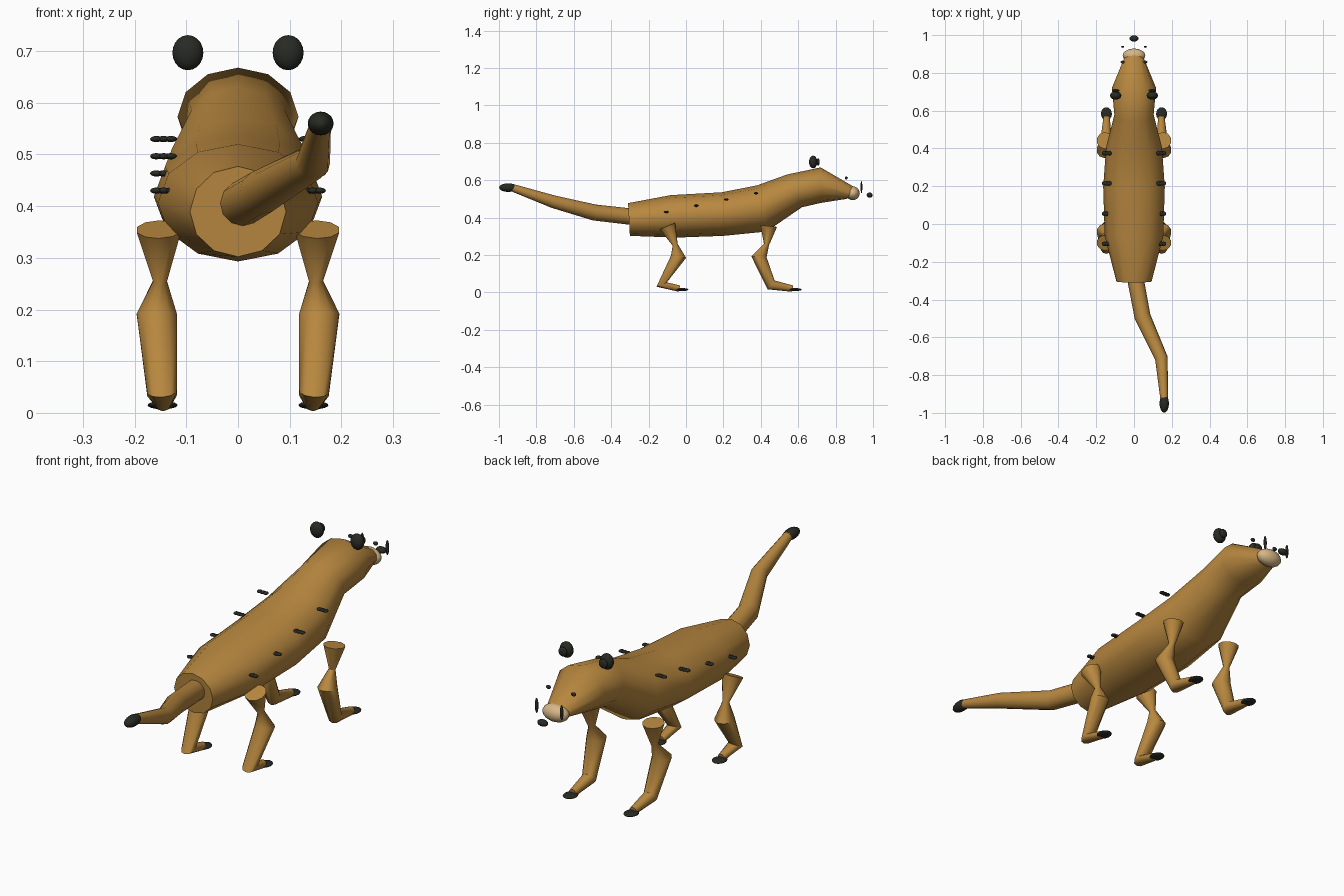
import bpy, bmesh, math
from mathutils import Vector, Matrix

cube = bpy.data.objects.get("Cube")
if cube:
    bpy.data.objects.remove(cube, do_unlink=True)


def material(name, rgb):
    m = bpy.data.materials.new(name)
    m.use_nodes = True
    color = (*rgb, 1)
    m.diffuse_color = color
    m.node_tree.nodes["Principled BSDF"].inputs["Base Color"].default_value = color
    return m


FUR = material("tawny fur", (0.48, 0.245, 0.05))
DARK = material("charcoal", (0.021, 0.023, 0.017))
CREAM = material("cream", (0.68, 0.47, 0.24))


def finish(name, bm, mat):
    bmesh.ops.recalc_face_normals(bm, faces=bm.faces)
    mesh = bpy.data.meshes.new(name)
    bm.to_mesh(mesh)
    bm.free()
    mesh.materials.append(mat)
    for p in mesh.polygons:
        p.use_smooth = True
    mesh.set_sharp_from_angle(angle=math.radians(50))
    obj = bpy.data.objects.new(name, mesh)
    bpy.context.scene.collection.objects.link(obj)
    return obj


def loft(name, rings, mat, sides=12):
    """Skin a list of (centre, side axis, up axis) ellipses and cap both ends."""
    bm = bmesh.new()
    loops = []
    for c, u, v in rings:
        angles = [2 * math.pi * i / sides for i in range(sides)]
        loops.append([bm.verts.new(c + u * math.sin(a) + v * math.cos(a)) for a in angles])
    for a, b in zip(loops, loops[1:]):
        for i in range(sides):
            j = (i + 1) % sides
            bm.faces.new((a[i], a[j], b[j], b[i]))
    bm.faces.new(loops[0])
    bm.faces.new(loops[-1])
    return finish(name, bm, mat)


def tube(name, path, radii, mat, sides=12):
    """Round tube whose rings stand square to the path."""
    pts = [Vector(p) for p in path]
    rings = []
    for i, (p, r) in enumerate(zip(pts, radii)):
        before = (p - pts[i - 1]).normalized() if i else Vector()
        after = (pts[i + 1] - p).normalized() if i + 1 < len(pts) else Vector()
        t = (before + after).normalized()
        u = (Vector((1, 0, 0)) - t * t.x).normalized()
        rings.append((p, u * r, u.cross(t) * r))
    return loft(name, rings, mat, sides)


def ellipsoid(name, centre, size, mat):
    bm = bmesh.new()
    bmesh.ops.create_uvsphere(bm, u_segments=16, v_segments=10, radius=1,
                              matrix=Matrix.Translation(centre) @ Matrix.Diagonal((*size, 1)))
    return finish(name, bm, mat)


# Body, neck and head: back point (y, z), belly point (y, z), half width
sections = [
    ((-0.31, 0.477), (-0.30, 0.302), 0.093),
    ((-0.08, 0.52), (-0.05, 0.293), 0.155),
    ((0.19, 0.535), (0.20, 0.302), 0.163),
    ((0.38, 0.572), (0.43, 0.325), 0.148),
    ((0.54, 0.63), (0.62, 0.455), 0.104),
    ((0.72, 0.668), (0.72, 0.478), 0.117),
    ((0.905, 0.56), (0.86, 0.50), 0.05),
]
rings = []
for back, belly, width in sections:
    top, bottom = Vector((0, *back)), Vector((0, *belly))
    rings.append(((top + bottom) / 2, Vector((width, 0, 0)), (top - bottom) / 2))
loft("body", rings, FUR)

# Tail with dark tip
tube("tail", [(0, -0.25, 0.40), (0.045, -0.49, 0.427), (0.145, -0.71, 0.485), (0.16, -0.93, 0.56)],
     [0.044, 0.043, 0.034, 0.02], FUR)
ellipsoid("tail_tip", (0.16, -0.95, 0.56), (0.025, 0.049, 0.023), DARK)

# Muzzle and nose
ellipsoid("muzzle", (0, 0.892, 0.53), (0.06, 0.037, 0.037), CREAM)
ellipsoid("nose", (0, 0.982, 0.52), (0.024, 0.016, 0.014), DARK)

# Legs: (y, z) of hip, pinched thigh, knee, ankle, foot end
legs = {
    "front": [(0.442, 0.355), (0.43, 0.255), (0.39, 0.19), (0.455, 0.04), (0.57, 0.02)],
    "hind": [(-0.10, 0.355), (-0.058, 0.255), (-0.04, 0.19), (-0.13, 0.042), (-0.035, 0.02)],
}
leg_x = [0.153, 0.151, 0.157, 0.147, 0.145]
leg_radii = [0.045, 0.014, 0.041, 0.03, 0.017]

for side, s in (("left", 1), ("right", -1)):
    for end, line in legs.items():
        path = [(s * x, y, z) for x, (y, z) in zip(leg_x, line)]
        tube(f"{end}_leg_{side}", path, leg_radii, FUR, 10)
        ellipsoid(f"{end}_toes_{side}", (s * 0.146, line[-1][0] + 0.013, 0.015),
                  (0.029, 0.035, 0.008), DARK)

    # Ears, eyes and upright whisker pads
    ellipsoid(f"ear_{side}", (s * 0.097, 0.68, 0.697), (0.03, 0.022, 0.034), DARK)
    ellipsoid(f"inner_ear_{side}", (s * 0.097, 0.706, 0.697), (0.02, 0.009, 0.02), DARK)
    ellipsoid(f"eye_{side}", (s * 0.06, 0.857, 0.612), (0.011, 0.008, 0.008), DARK)
    ellipsoid(f"whisker_pad_{side}", (s * 0.06, 0.938, 0.563), (0.008, 0.005, 0.033), DARK)

    # Flank markings: four short rows of small lumps
    for i in range(4):
        for k in range(3):
            ellipsoid(f"marking_{side}_{i + 1}_{k + 1}",
                      (s * (0.13 + 0.014 * k), -0.105 + 0.16 * i, 0.43 + 0.0333 * i),
                      (0.012, 0.012, 0.006), DARK)
